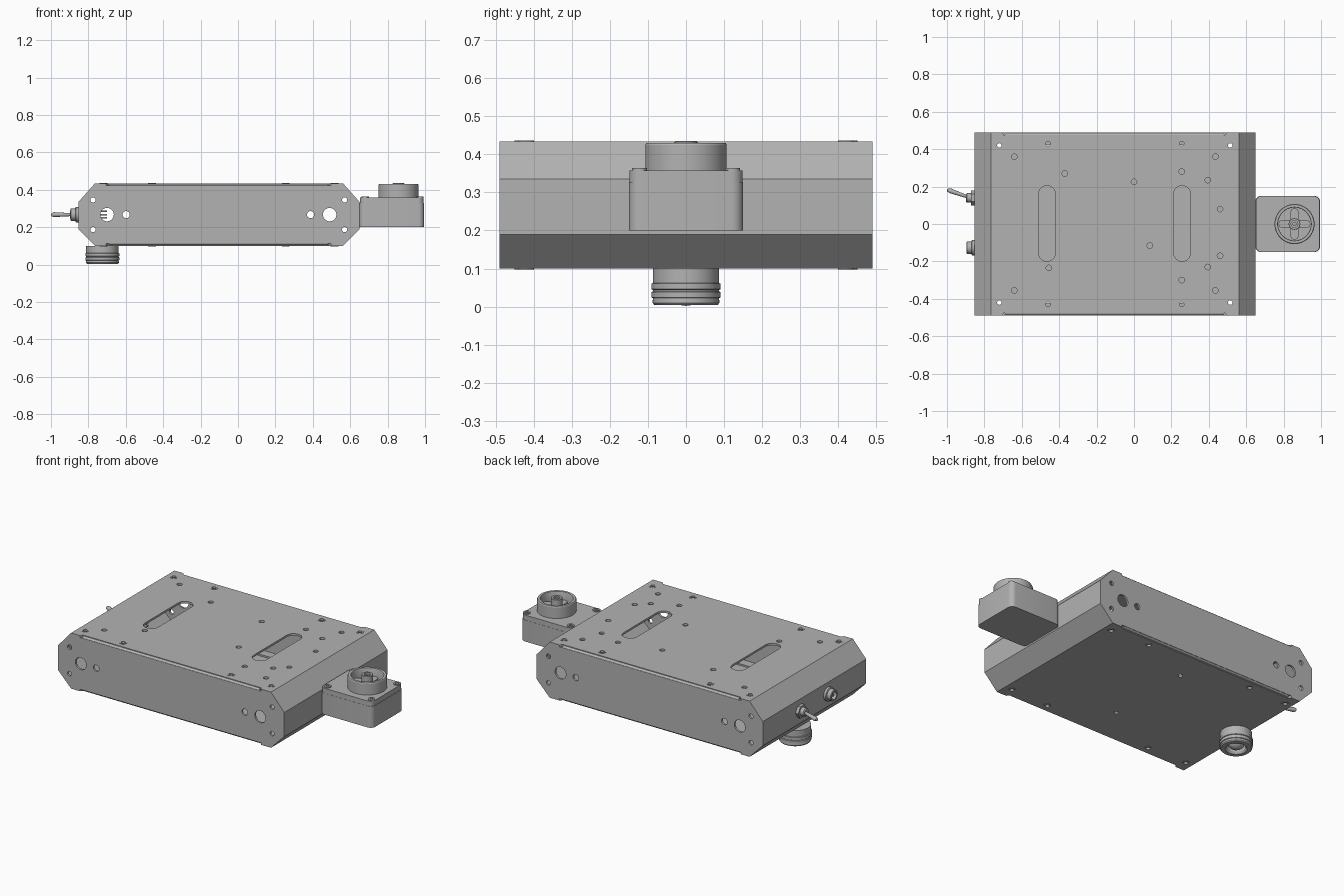
import bpy, bmesh, math
from mathutils import Vector

if "Cube" in bpy.data.objects:
    bpy.data.objects.remove(bpy.data.objects["Cube"])

grey = bpy.data.materials.new("plain_grey")
grey.use_nodes = True
COLOUR = (0.45, 0.45, 0.45, 1)
grey.diffuse_color = COLOUR
grey.node_tree.nodes["Principled BSDF"].inputs["Base Color"].default_value = COLOUR


def finish(name, bm):
    bmesh.ops.recalc_face_normals(bm, faces=bm.faces)
    mesh = bpy.data.meshes.new(name)
    bm.to_mesh(mesh)
    bm.free()
    mesh.materials.append(grey)
    ob = bpy.data.objects.new(name, mesh)
    bpy.context.collection.objects.link(ob)
    return ob


def prism(name, points, axis, lo, hi):
    """Extrude a 2D outline along an axis; the outline uses the other two axes in order."""
    bm = bmesh.new()

    def place(p, h):
        v = list(p)
        v.insert("xyz".index(axis), h)
        return v
    face = bm.faces.new([bm.verts.new(place(p, lo)) for p in points])
    ext = bmesh.ops.extrude_face_region(bm, geom=[face])["geom"]
    shift = Vector(place((0, 0), hi - lo))
    bmesh.ops.translate(bm, vec=shift, verts=[g for g in ext if isinstance(g, bmesh.types.BMVert)])
    return finish(name, bm)


def rounded(cx, cy, w, h, r, n=6):
    """Rounded rectangle outline."""
    pts = []
    for k, (sx, sy) in enumerate([(1, 1), (-1, 1), (-1, -1), (1, -1)]):
        for i in range(n + 1):
            a = (k + i / n) * math.pi / 2
            pts.append((cx + sx * (w / 2 - r) + r * math.cos(a),
                        cy + sy * (h / 2 - r) + r * math.sin(a)))
    return pts


def circle(cx, cy, r, n=24):
    return [(cx + r * math.cos(i * math.tau / n), cy + r * math.sin(i * math.tau / n)) for i in range(n)]


def lathe(name, profile, loc, direction=(0, 0, 1), steps=40):
    """Revolve (radius, height) points about an axis."""
    bm = bmesh.new()
    vs = [bm.verts.new((r, 0, h)) for r, h in profile]
    edges = [bm.edges.new(pair) for pair in zip(vs, vs[1:])]
    bmesh.ops.spin(bm, geom=vs + edges, cent=(0, 0, 0), axis=(0, 0, 1),
                   angle=math.tau, steps=steps, use_duplicate=False)
    bmesh.ops.remove_doubles(bm, verts=bm.verts, dist=0.0002)
    ob = finish(name, bm)
    ob.location = loc
    ob.rotation_mode = 'QUATERNION'
    ob.rotation_quaternion = Vector(direction).to_track_quat('Z', 'Y')
    return ob


def cut(ob, cutters):
    bpy.context.view_layer.objects.active = ob
    for c in cutters:
        c.hide_render = True
        mod = ob.modifiers.new("cut", 'BOOLEAN')
        mod.operation, mod.solver, mod.object = 'DIFFERENCE', 'EXACT', c
        bpy.ops.object.modifier_apply(modifier=mod.name)
        bpy.data.objects.remove(c)


# Folded sheet shell
X0, X1, Z0, Z1, T = -0.853, 0.65, 0.10, 0.434, 0.012
CX, CZ = (X0 + X1) / 2, (Z0 + Z1) / 2
outer = [(X0, 0.19), (X0, 0.335), (X0 + 0.088, Z1), (X1 - 0.088, Z1),
         (X1, 0.335), (X1, 0.19), (X1 - 0.088, Z0), (X0 + 0.088, Z0)]
fx, fz = 1 - 2 * T / (X1 - X0), 1 - 2 * T / (Z1 - Z0)
inner = [(CX + (x - CX) * fx, CZ + (z - CZ) * fz) for x, z in outer]
shell = prism("chassis_shell", outer, 'y', -0.49, 0.49)

screw_spots = [(x, s * y) for x, y in [(-0.72, 0.42), (-0.46, 0.43), (0.255, 0.43), (0.515, 0.42)]
               for s in (1, -1)]
top_spots = [(-0.64, 0.36), (-0.37, 0.27), (0, 0.225), (0.255, 0.28), (0.435, 0.36),
             (0.395, 0.235), (0.46, 0.08), (0.46, -0.17), (0.085, -0.115), (0.395, -0.23),
             (0.255, -0.30), (0.435, -0.355), (-0.64, -0.355), (-0.455, -0.235)]
bottom_spots = [(-0.09, 0.285), (-0.08, -0.245)]
cutters = [prism("cutter", inner, 'y', -0.6, 0.6)]
cutters += [prism("cutter", circle(x, y, 0.02), 'z', 0, 0.6) for x, y in screw_spots]
cutters += [prism("cutter", circle(x, y, 0.015), 'z', 0.4, 0.5) for x, y in top_spots]
cutters += [prism("cutter", circle(x, y, 0.013), 'z', 0.05, 0.15) for x, y in bottom_spots]
cutters += [prism("cutter", rounded(x, 0.003, 0.09, 0.405, 0.0449), 'z', 0.4, 0.5)
            for x in (-0.465, 0.257)]
cutters += [prism("cutter", [(-0.695, s * 0.475), (0.485, s * 0.475), (0.505, s * 0.5),
                             (-0.715, s * 0.5)], 'z', 0, 0.6) for s in (1, -1)]
cut(shell, cutters)

# Threaded inserts in the screw holes
for x, y in screw_spots:
    for z in (Z0 - 0.002, Z1 - T - 0.002):
        lathe("threaded_insert", [(0.012, 0), (0.021, 0), (0.021, T + 0.004),
                                  (0.012, T + 0.004), (0.012, 0)], (x, y, z), steps=20)

# End plates with rounded bends along the top and bottom
for side, s in (("front", -1), ("back", 1)):
    plate = prism(side + "_plate", inner, 'y', min(s * 0.478, s * 0.49), max(s * 0.478, s * 0.49))
    holes = [(x, z, 0.014) for x in (-0.775, 0.57) for z in (0.187, 0.346)]
    holes += [(-0.7, 0.267, 0.036), (0.49, 0.267, 0.036), (-0.598, 0.267, 0.019), (0.388, 0.267, 0.019)]
    cut(plate, [prism("cutter", circle(x, z, r), 'y', -0.6, 0.6) for x, z, r in holes])
    for edge, d in (("top", 1), ("bottom", -1)):
        arc = [(s * (0.474 + 0.016 * math.sin(a)), CZ + d * (0.147 + 0.016 * math.cos(a)))
               for a in [i * math.pi / 12 for i in range(7)]]
        prism(side + "_" + edge + "_bend", [(s * 0.474, CZ + d * 0.147)] + arc, 'x', -0.69, 0.48)
        zs = sorted((CZ + d * 0.145, CZ + d * 0.1545))
        prism(side + "_" + edge + "_flange",
              rounded(-0.105, s * 0.448, 1.17, 0.052, 0.004), 'z', *zs)

# Motor housing with lid and corner screws
prism("motor_housing", rounded(0.822, 0, 0.346, 0.3, 0.03), 'z', 0.2, 0.328)
prism("motor_lid", rounded(0.822, 0, 0.34, 0.298, 0.03), 'z', 0.328, 0.358)
for x in (0.68, 0.972):
    for y in (-0.122, 0.122):
        lathe("lid_screw", [(0, 0.003), (0.01, 0.003), (0.01, 0.007), (0.02, 0.007), (0.02, 0)],
              (x, y, 0.357), steps=20)

# Open drum with a cross-shaped arm inside
MX = 0.858
lathe("drum", [(0, 0.35), (0.107, 0.35), (0.107, 0.425), (0.104, 0.43), (0.09, 0.43),
               (0.088, 0.426), (0.088, 0.366), (0, 0.366)], (MX, 0, 0), steps=56)
for name, w, h in (("drum_arm_across", 0.17, 0.042), ("drum_arm_along", 0.042, 0.17)):
    prism(name, rounded(MX, 0, w, h, 0.0205), 'z', 0.36, 0.385)
lathe("drum_hub", [(0.031, 0.36), (0.031, 0.433), (0.029, 0.435), (0.018, 0.435),
                   (0.018, 0.425), (0.008, 0.425), (0.008, 0.415), (0, 0.415)], (MX, 0, 0))

# Ball caster under the tail end
lathe("caster_cup", [(0, 0.1), (0.087, 0.1), (0.087, 0.062), (0.091, 0.06), (0.091, 0.046),
                     (0.087, 0.044), (0.087, 0.04), (0.091, 0.038), (0.091, 0.024),
                     (0.087, 0.022), (0.088, 0.01), (0.083, 0.004), (0.06, 0.004),
                     (0.052, 0.016), (0.052, 0.08), (0, 0.08)], (-0.725, 0, 0), steps=48)
ball = [(0.05 * math.sin(i * math.pi / 16), -0.05 * math.cos(i * math.pi / 16)) for i in range(17)]
lathe("caster_ball", ball, (-0.725, 0, 0.052))

# Toggle switch: hex nut, bushing, lever and inner body
OUT = (-1, 0, 0)
lathe("switch_nut", [(0, 0), (0.04, 0), (0.04, 0.018), (0, 0.018)], (X0, 0.14, 0.267), OUT, 6)
lathe("switch_bushing", [(0, 0), (0.025, 0), (0.025, 0.04), (0.02, 0.045), (0, 0.045)],
      (X0, 0.14, 0.267), OUT, 24)
lathe("switch_lever", [(0, 0), (0.008, 0), (0.013, 0.095), (0.009, 0.109), (0, 0.112)],
      (-0.893, 0.146, 0.267), (-0.107, 0.038, 0), 20)
prism("switch_body", rounded(0.14, 0.267, 0.07, 0.06, 0.005), 'x', -0.845, -0.735)
for z in (0.25, 0.267, 0.284):
    prism("switch_pin", rounded(0.14, z, 0.02, 0.008, 0.001, 2), 'x', -0.74, -0.70)

# Round power socket
lathe("socket_flange", [(0, 0), (0.041, 0), (0.041, 0.014), (0.033, 0.017), (0.033, 0.04),
                        (0.03, 0.043), (0.022, 0.043), (0.022, 0.006), (0, 0.006)],
      (X0, -0.127, 0.267), OUT, 32)
lathe("socket_pin", [(0, 0), (0.008, 0), (0.008, 0.036), (0, 0.036)], (X0, -0.127, 0.267), OUT, 16)
lathe("socket_body", [(0, 0), (0.03, 0), (0.03, 0.08), (0, 0.08)], (X0 + 0.005, -0.127, 0.267), (1, 0, 0), 24)

# Smooth the rounded surfaces and keep hard edges crisp
bpy.ops.object.select_all(action='DESELECT')
for ob in bpy.context.collection.objects:
    if ob.type == 'MESH' and grey.name in ob.data.materials:
        ob.select_set(True)
        bpy.context.view_layer.objects.active = ob
bpy.ops.object.shade_smooth_by_angle(angle=math.radians(30))
